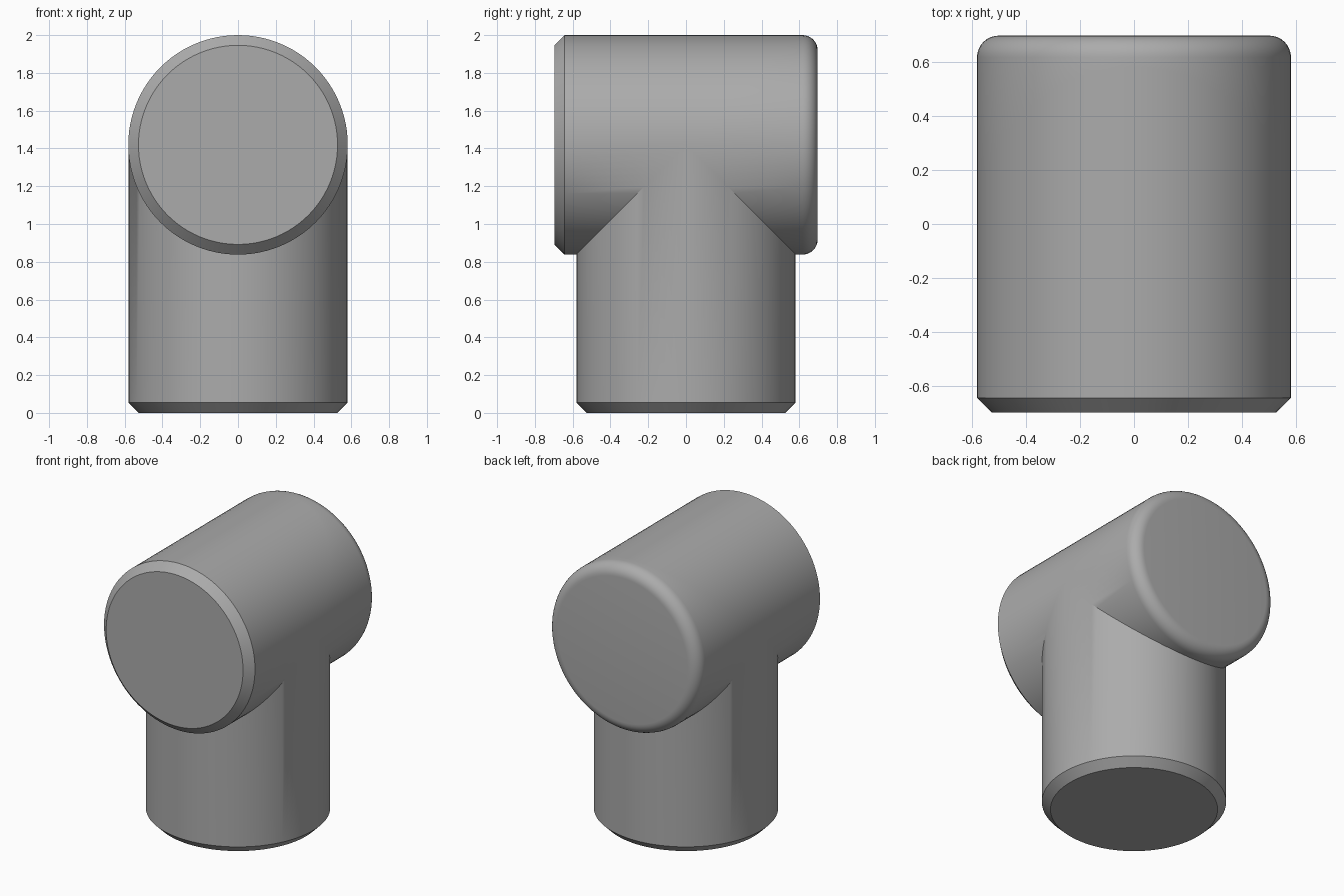
import bpy
import bmesh
from math import sin, cos, pi

if "Cube" in bpy.data.objects:
    bpy.data.objects.remove(bpy.data.objects["Cube"], do_unlink=True)

SEG = 96             # sides of both tubes
R = 0.581            # shared tube radius
AXIS_Z = 2 - R       # height of the horizontal axis
HALF = 0.697         # half length of the horizontal tube
CHAMFER = 0.054
FILLET = 0.08

grey = bpy.data.materials.new("mid_grey")
grey.use_nodes = True
colour = (0.41, 0.41, 0.41, 1)
grey.diffuse_color = colour
grey.node_tree.nodes["Principled BSDF"].inputs["Base Color"].default_value = colour

bm = bmesh.new()
angles = [2 * pi * i / SEG for i in range(SEG)]


def ring(point):
    return [bm.verts.new(point(a)) for a in angles]


def bridge(a, b, keep=lambda i: True):
    for i in range(SEG):
        j = (i + 1) % SEG
        if keep(i):
            bm.faces.new((a[i], a[j], b[j], b[i]))


def cross_ring(radius, y):
    return ring(lambda a: (radius * cos(a), y, AXIS_Z + radius * sin(a)))


def seam(a):
    return R * abs(sin(a))


# Horizontal tube: chamfered front, rounded back, seam rings around the joint
front = [cross_ring(R - CHAMFER, -HALF), cross_ring(R, CHAMFER - HALF)]
seam_front, seam_back = [
    ring(lambda a, s=s: (R * cos(a), s * seam(a), AXIS_Z + R * sin(a)))
    for s in (-1, 1)]
steps = 8
back = [cross_ring(R - FILLET + FILLET * cos(t), HALF - FILLET + FILLET * sin(t))
        for t in (pi / 2 * k / steps for k in range(steps + 1))]
bridge(front[0], front[1])
bridge(front[1], seam_front)
bridge(seam_front, seam_back, keep=lambda i: i < SEG // 2)
bridge(seam_back, back[0])
for a, b in zip(back, back[1:]):
    bridge(a, b)
bm.faces.new(front[0])
bm.faces.new(back[-1])

# Vertical tube: chamfered foot, top edge mitred into the horizontal tube
foot = ring(lambda a: ((R - CHAMFER) * cos(a), (R - CHAMFER) * sin(a), 0))
wall = ring(lambda a: (R * cos(a), R * sin(a), CHAMFER))
mitre = ring(lambda a: (R * cos(a), R * sin(a), AXIS_Z - seam(a)))
bridge(foot, wall)
bridge(wall, mitre)
bm.faces.new(foot)

# Weld the two tubes into one skin
bmesh.ops.remove_doubles(bm, verts=bm.verts[:], dist=0.0002)
bmesh.ops.recalc_face_normals(bm, faces=bm.faces[:])
mesh = bpy.data.meshes.new("tee_fitting")
bm.to_mesh(mesh)
bm.free()
mesh.materials.append(grey)

fitting = bpy.data.objects.new("tee_fitting", mesh)
bpy.context.collection.objects.link(fitting)
bpy.context.view_layer.objects.active = fitting
fitting.select_set(True)
bpy.ops.object.shade_smooth_by_angle(angle=pi / 6)
